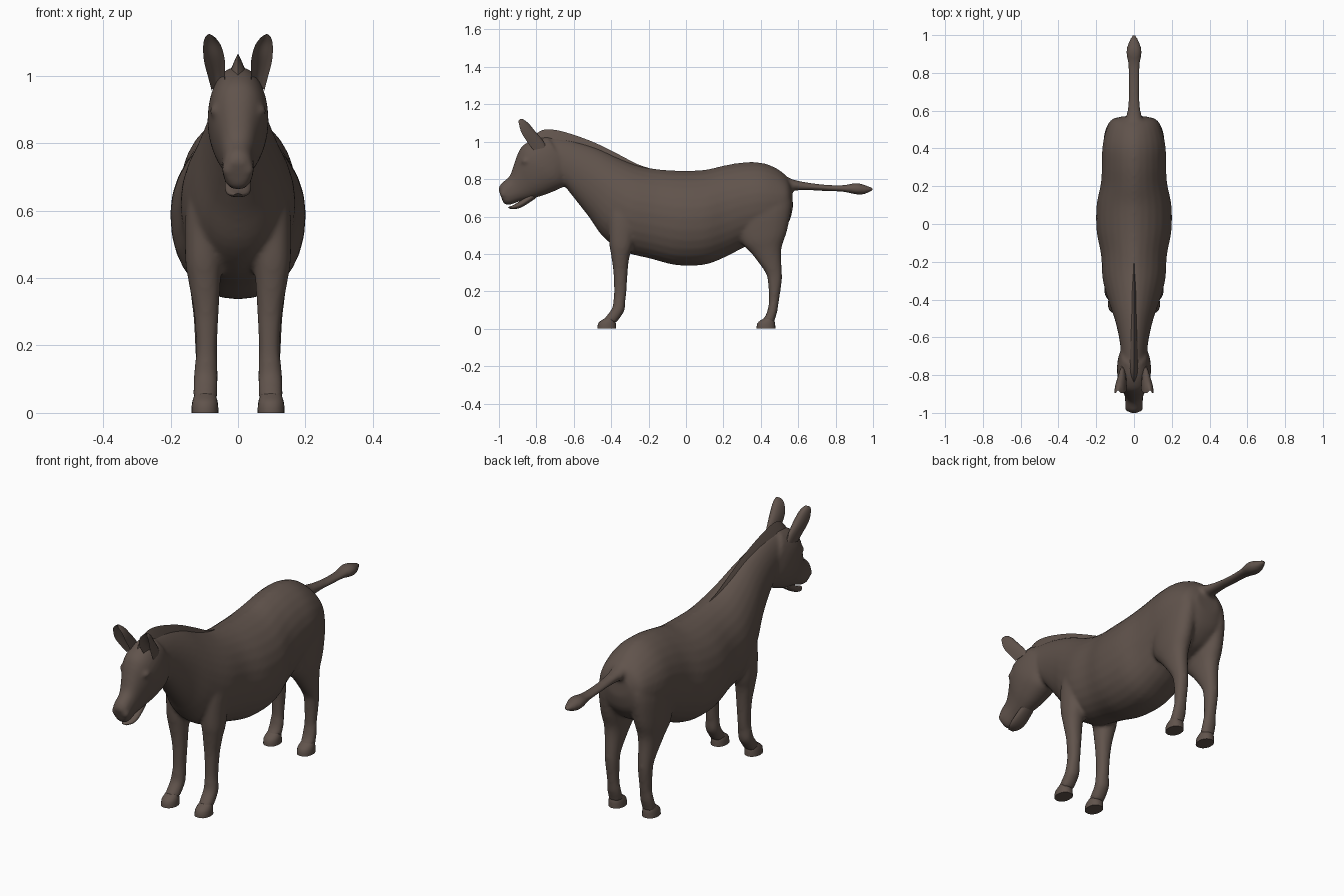
import bpy, bmesh, math
from mathutils import Vector

coat = bpy.data.materials.new("brown_coat")
coat.diffuse_color = (0.118, 0.087, 0.072, 1)


def spline(rows, n):
    """Smoothly resample a list of stations (Catmull-Rom)."""
    out = []
    for i in range(len(rows) - 1):
        p = [rows[max(0, min(len(rows) - 1, i + k))] for k in (-1, 0, 1, 2)]
        for s in range(n):
            t = s / n
            out.append([0.5 * (2 * b + (c - a) * t + (2 * a - 5 * b + 4 * c - d) * t * t
                               + (3 * b - a - 3 * c + d) * t ** 3)
                        for a, b, c, d in zip(*p)])
    out.append(list(rows[-1]))
    return out


def loft(bm, rows, side=1, sub=4, seg=28, power=0.92, upper=None, cup=False):
    """Stations: y, z of one edge, y, z of the opposite edge, half width, x centre.
    upper narrows the half of the section nearest the first edge."""
    rows = [tuple(r) + (0,) * (6 - len(r)) for r in rows]
    rings = []
    for y1, z1, y2, z2, w, xc in spline(rows, sub):
        a, b = Vector((0, y1, z1)), Vector((0, y2, z2))
        mid, half = (a + b) / 2, (a - b) / 2
        ring = []
        for k in range(seg):
            c, s = math.cos(2 * math.pi * k / seg), math.sin(2 * math.pi * k / seg)
            if cup:
                f = 1 - 1.3 * c if c > 0 else 1 + 2 * c
            else:
                e = upper if upper and c > 0 else power
                f = math.copysign(abs(c) ** min(e, 1) if upper else abs(c) ** e, c)
                s = math.copysign(abs(s) ** e, s)
            p = mid + half * f
            ring.append(bm.verts.new(((xc + w * s) * side, p.y, p.z)))
        rings.append(ring)
    for r, q in zip(rings, rings[1:]):
        for k in range(seg):
            j = (k + 1) % seg
            bm.faces.new((r[k], r[j], q[j], q[k]))
    bm.faces.new(rings[0])
    bm.faces.new(rings[-1])


def finish(bm, name, angle=None):
    bmesh.ops.recalc_face_normals(bm, faces=bm.faces)
    me = bpy.data.meshes.new(name)
    bm.to_mesh(me)
    bm.free()
    me.materials.append(coat)
    ob = bpy.data.objects.new(name, me)
    bpy.context.collection.objects.link(ob)
    if angle:
        bpy.ops.object.select_all(action='DESELECT')
        ob.select_set(True)
        bpy.context.view_layer.objects.active = ob
        bpy.ops.object.shade_smooth_by_angle(angle=math.radians(angle))
    return ob


def ball(bm, centre, size):
    made = bmesh.ops.create_uvsphere(bm, u_segments=16, v_segments=10, radius=1)
    for v in made["verts"]:
        v.co = Vector([c + s * p for c, s, p in zip(centre, size, v.co)])


# Trunk from throat to rump
trunk = [(-.74, 1.03, -.65, .765, .066), (-.61, 1.008, -.585, .682, .080),
         (-.48, .967, -.515, .592, .104), (-.36, .912, -.44, .488, .137),
         (-.25, .870, -.33, .412, .166), (-.14, .852, -.19, .375, .174),
         (-.02, .845, -.05, .340, .198), (.10, .850, .10, .343, .198),
         (.20, .872, .22, .388, .176), (.30, .889, .30, .43, .170),
         (.40, .888, .40, .47, .168), (.48, .860, .485, .50, .152),
         (.54, .813, .55, .57, .122), (.567, .76, .572, .65, .065)]
# Head from muzzle to poll
head = [(-1.003, .745, -.975, .668, .030), (-.990, .775, -.945, .662, .045),
        (-.943, .817, -.885, .682, .048), (-.917, .888, -.835, .693, .060),
        (-.898, .94, -.765, .712, .079), (-.872, .98, -.69, .742, .090),
        (-.81, 1.015, -.65, .765, .086), (-.74, 1.028, -.62, .82, .070)]
# Tail with tufted end
tail = [(.50, .835, .50, .73, .052), (.57, .799, .57, .738, .040),
        (.65, .782, .65, .740, .029), (.75, .770, .75, .736, .028),
        (.84, .768, .84, .732, .031), (.91, .779, .91, .718, .041),
        (.955, .769, .955, .720, .031), (1.005, .751, 1.005, .741, .008)]
front_leg = [(-.40, .74, -.28, .74, .020, .085), (-.415, .62, -.255, .63, .050, .102),
             (-.412, .47, -.28, .46, .055, .102), (-.400, .39, -.303, .38, .047, .099),
             (-.388, .30, -.312, .30, .037, .094), (-.385, .20, -.318, .20, .031, .093),
             (-.388, .15, -.324, .15, .033, .094), (-.395, .11, -.328, .10, .036, .096),
             (-.420, .075, -.355, .055, .036, .097), (-.442, .05, -.375, .03, .036, .098)]
hind_leg = [(.30, .78, .53, .78, .040, .070), (.265, .62, .565, .68, .072, .085),
            (.29, .475, .542, .53, .064, .096), (.352, .40, .510, .425, .050, .098),
            (.422, .305, .513, .30, .037, .097), (.438, .25, .512, .25, .034, .096),
            (.443, .15, .497, .15, .031, .095), (.437, .105, .488, .09, .035, .096),
            (.425, .07, .477, .055, .036, .097), (.405, .045, .472, .03, .036, .098)]

# Fused body: all limbs blended into one skin
bm = bmesh.new()
loft(bm, trunk, upper=1.22)
loft(bm, head, power=0.88)
loft(bm, tail)
for side in (1, -1):
    loft(bm, front_leg, side)
    loft(bm, hind_leg, side)
    ball(bm, (.073 * side, -.855, .895), (.010, .026, .016))   # brow and eyelid
    ball(bm, (.032 * side, -.975, .722), (.016, .020, .024))   # nostril rim
body = finish(bm, "body")
remesh = body.modifiers.new("fuse", 'REMESH')
remesh.mode = 'VOXEL'
remesh.voxel_size = 0.009
remesh.use_smooth_shade = True
blend = body.modifiers.new("blend", 'SMOOTH')
blend.factor = 0.5
blend.iterations = 8

# Lower lip below the slightly open mouth
bm = bmesh.new()
loft(bm, [(-.953, .650, -.940, .640, .012), (-.925, .660, -.905, .641, .032),
          (-.885, .685, -.865, .657, .039), (-.84, .72, -.80, .700, .035)])
finish(bm, "lower_lip", 50)

# Upright mane: thin wedge along the crest, sinking into the withers
bm = bmesh.new()
crest = [(-.835, 1.005), (-.79, 1.050), (-.74, 1.066), (-.65, 1.052),
         (-.50, 1.0), (-.36, .932), (-.26, .880), (-.16, .848)]
loft(bm, [(y, z, y - .03, z - .12, .026) for y, z in crest], seg=16, power=1.9)
finish(bm, "mane", 50)

# Cupped ears
ear = [(-.815, .955, -.745, .970, .018, .060), (-.842, .99, -.768, 1.01, .024, .063),
       (-.878, 1.045, -.810, 1.06, .031, .070), (-.892, 1.09, -.840, 1.096, .026, .077),
       (-.895, 1.112, -.866, 1.117, .015, .083), (-.885, 1.121, -.88, 1.123, .004, .085)]
# Hooves, low and flared toward the toe with a flat sole
hoof = [(.050, .062, .092, .050, .030, .098), (.022, .045, .098, .034, .036, .098),
        (.004, .028, .100, .020, .039, .098), (0, 0, .101, 0, .040, .098)]
for side, label in ((1, "right"), (-1, "left")):
    bm = bmesh.new()
    loft(bm, ear, side, cup=True, seg=20)
    finish(bm, "ear_" + label, 50)
    for part, toe in (("front", -.474), ("hind", .377)):
        bm = bmesh.new()
        loft(bm, [(a + toe, b, c + toe, d, w, x) for a, b, c, d, w, x in hoof],
             side, sub=2, seg=20)
        finish(bm, part + "_hoof_" + label, 40)
